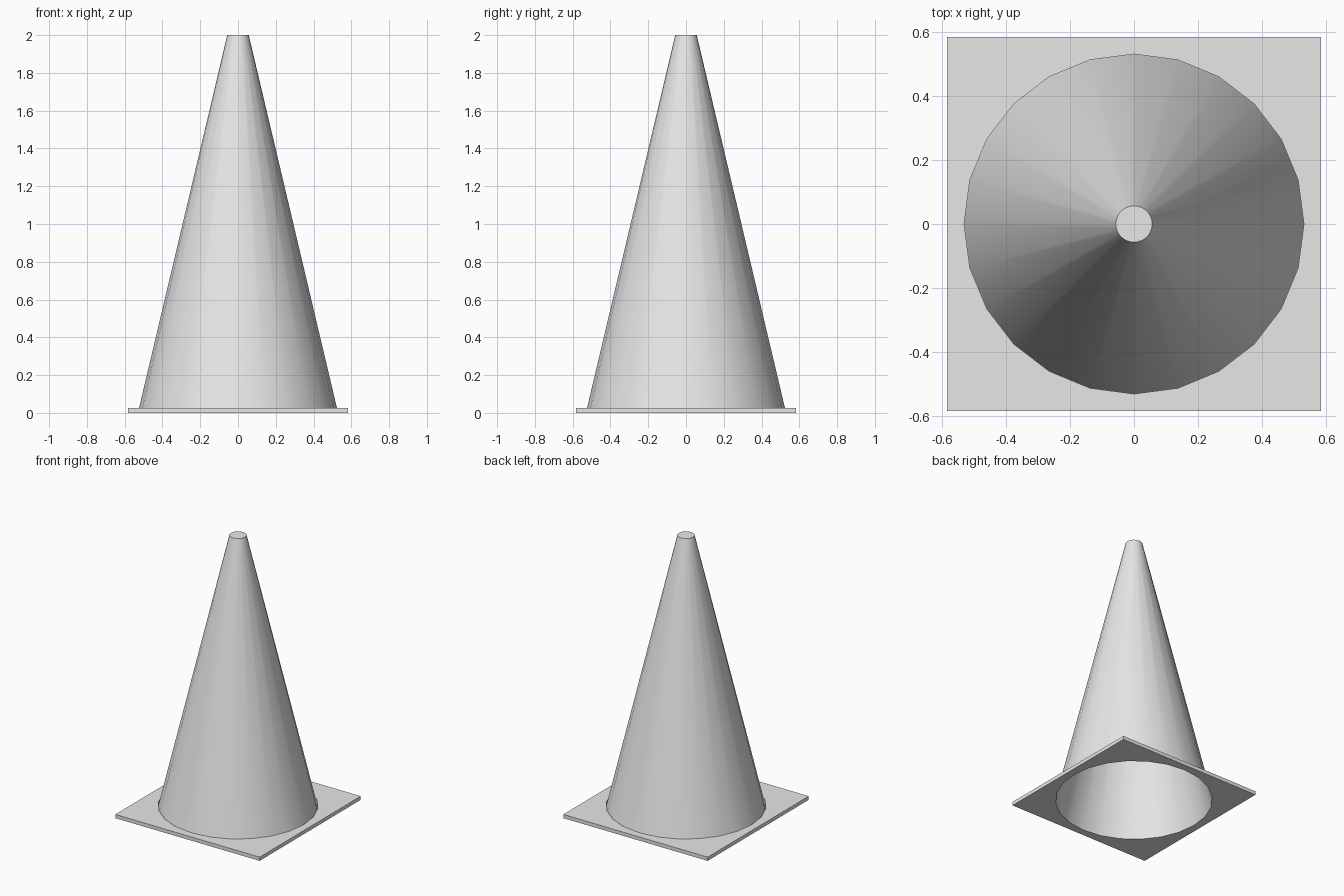
import bpy
import bmesh
import math

cube = bpy.data.objects.get("Cube")
if cube:
    bpy.data.objects.remove(cube, do_unlink=True)

SIDES = 24
HALF = 0.583        # half width of the base plate
THICK = 0.027       # plate thickness
FOOT, TIP = 0.53, 0.057
HEIGHT = 2.0

grey = bpy.data.materials.new("light_grey")
grey.use_nodes = True
grey.diffuse_color = (0.8, 0.8, 0.8, 1)
grey.node_tree.nodes["Principled BSDF"].inputs["Base Color"].default_value = (0.8, 0.8, 0.8, 1)


def finish(bm, name):
    mesh = bpy.data.meshes.new(name)
    bm.to_mesh(mesh)
    bm.free()
    mesh.materials.append(grey)
    obj = bpy.data.objects.new(name, mesh)
    bpy.context.collection.objects.link(obj)
    return obj


def ring(bm, z, point):
    return [bm.verts.new((*point(i * math.tau / SIDES), z)) for i in range(SIDES)]


def circle(radius):
    return lambda a: (radius * math.cos(a), radius * math.sin(a))


def square(a):
    # the ring angles include the four corners
    c, s = math.cos(a), math.sin(a)
    k = HALF / max(abs(c), abs(s))
    return (k * c, k * s)


def bridge(bm, lower, upper):
    for i in range(SIDES):
        j = (i + 1) % SIDES
        bm.faces.new((lower[i], lower[j], upper[j], upper[i]))


# Hollow cone, open below and capped at the tip
bm = bmesh.new()
foot = ring(bm, 0, circle(FOOT))
tip = ring(bm, HEIGHT, circle(TIP))
bridge(bm, foot, tip)
bm.faces.new(tip)
cone = finish(bm, "cone_body")
bpy.ops.object.select_all(action="DESELECT")
cone.select_set(True)
bpy.context.view_layer.objects.active = cone
bpy.ops.object.shade_smooth_by_angle(angle=math.radians(30))

# Square base plate with a round hole under the cone
bm = bmesh.new()
outer_low, outer_high = ring(bm, 0, square), ring(bm, THICK, square)
hole_low, hole_high = ring(bm, 0, circle(FOOT)), ring(bm, THICK, circle(FOOT))
loops = [outer_low, outer_high, hole_high, hole_low]
for k in range(4):
    bridge(bm, loops[k], loops[(k + 1) % 4])
finish(bm, "base_plate")
